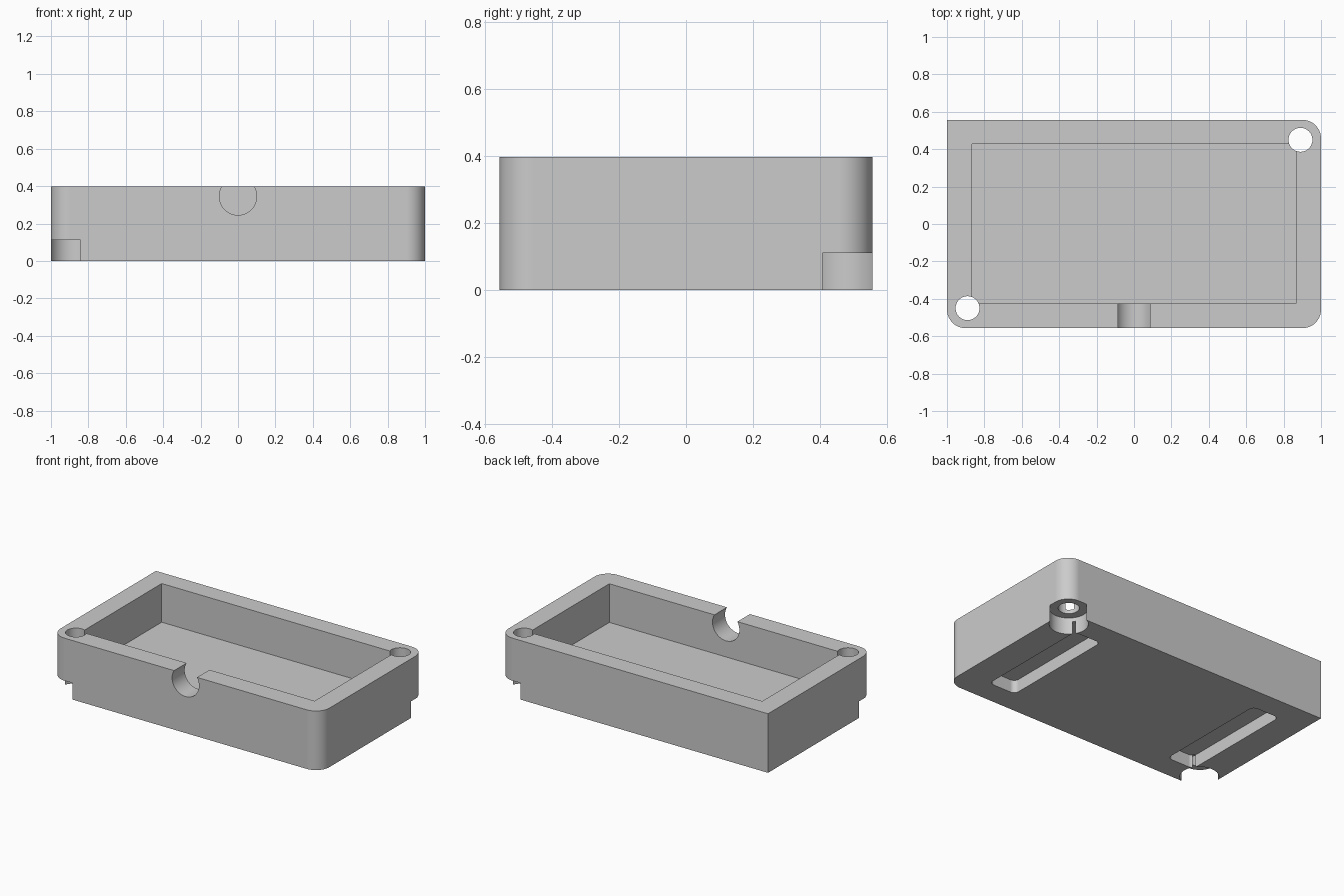
import bpy, bmesh, math
from math import cos, sin, pi

if "Cube" in bpy.data.objects:
    bpy.data.objects.remove(bpy.data.objects["Cube"], do_unlink=True)

HX, HY, HEIGHT = 1.0, 0.557, 0.397
FLOOR = 0.137

grey = bpy.data.materials.new("plain grey")
grey.use_nodes = True
colour = (0.6, 0.6, 0.6, 1)
grey.diffuse_color = colour
grey.node_tree.nodes["Principled BSDF"].inputs["Base Color"].default_value = colour


def rounded_outline(x0, x1, y0, y1, radii, steps=12):
    """Counter-clockwise outline; radii start at the +x +y corner."""
    pts = []
    corners = [(x1, y1, -1, -1), (x0, y1, 1, -1), (x0, y0, 1, 1), (x1, y0, -1, 1)]
    for i, ((x, y, sx, sy), r) in enumerate(zip(corners, radii)):
        if r == 0:
            pts.append((x, y))
            continue
        for k in range(steps + 1):
            a = (i + k / steps) * pi / 2
            pts.append((x + sx * r + r * cos(a), y + sy * r + r * sin(a)))
    return pts


def circle(x, y, r, steps=48):
    return [(x + r * cos(2 * pi * k / steps), y + r * sin(2 * pi * k / steps))
            for k in range(steps)]


def prism(name, outline, z0, z1):
    bm = bmesh.new()
    face = bm.faces.new([bm.verts.new((x, y, z0)) for x, y in outline])
    ext = bmesh.ops.extrude_face_region(bm, geom=[face])
    verts = [v for v in ext["geom"] if isinstance(v, bmesh.types.BMVert)]
    bmesh.ops.translate(bm, vec=(0, 0, z1 - z0), verts=verts)
    bmesh.ops.recalc_face_normals(bm, faces=bm.faces)
    mesh = bpy.data.meshes.new(name)
    bm.to_mesh(mesh)
    bm.free()
    mesh.materials.append(grey)
    obj = bpy.data.objects.new(name, mesh)
    bpy.context.collection.objects.link(obj)
    return obj


def cut(target, cutter):
    bpy.context.view_layer.objects.active = target
    mod = target.modifiers.new("cut", "BOOLEAN")
    mod.operation = "DIFFERENCE"
    mod.solver = "EXACT"
    mod.object = cutter
    bpy.ops.object.modifier_apply(modifier=mod.name)
    bpy.data.objects.remove(cutter, do_unlink=True)


# Outer block: three rounded upright corners, one square
r = 0.1
tray = prism("enclosure_tray", rounded_outline(-HX, HX, -HY, HY, (r, 0, r, r)), 0, HEIGHT)

# Open cavity
cut(tray, prism("cavity_cutter",
                rounded_outline(-0.867, 0.867, -0.424, 0.428, (0, 0, 0, 0)), FLOOR, 0.6))

# Screw holes in opposite corners, with wide recesses underneath
for s in (-1, 1):
    cut(tray, prism("screw_recess_cutter", circle(0.89 * s, 0.45 * s, 0.118), -0.1, 0.111))
    cut(tray, prism("screw_hole_cutter", circle(0.89 * s, 0.45 * s, 0.064), -0.1, 0.6))

# Mounting slots in the underside
for s in (-1, 1):
    outline = rounded_outline(0.7 * s - 0.1, 0.7 * s + 0.1, -0.4, 0.4, (0.035,) * 4, 6)
    cut(tray, prism("slot_cutter", outline, -0.1, 0.085))

# Round cable opening through the front wall
cable = prism("cable_cutter", circle(0, 0, 0.1), 0, 0.4)
cable.rotation_euler = (pi / 2, 0, 0)
cable.location = (0, -0.3, 0.345)
bpy.context.view_layer.update()
cut(tray, cable)

# Smooth curved walls, crisp edges
bpy.ops.object.select_all(action="DESELECT")
tray.select_set(True)
bpy.context.view_layer.objects.active = tray
bpy.ops.object.shade_smooth_by_angle(angle=math.radians(30))
weighted = tray.modifiers.new("even_shading", "WEIGHTED_NORMAL")
weighted.keep_sharp = True
